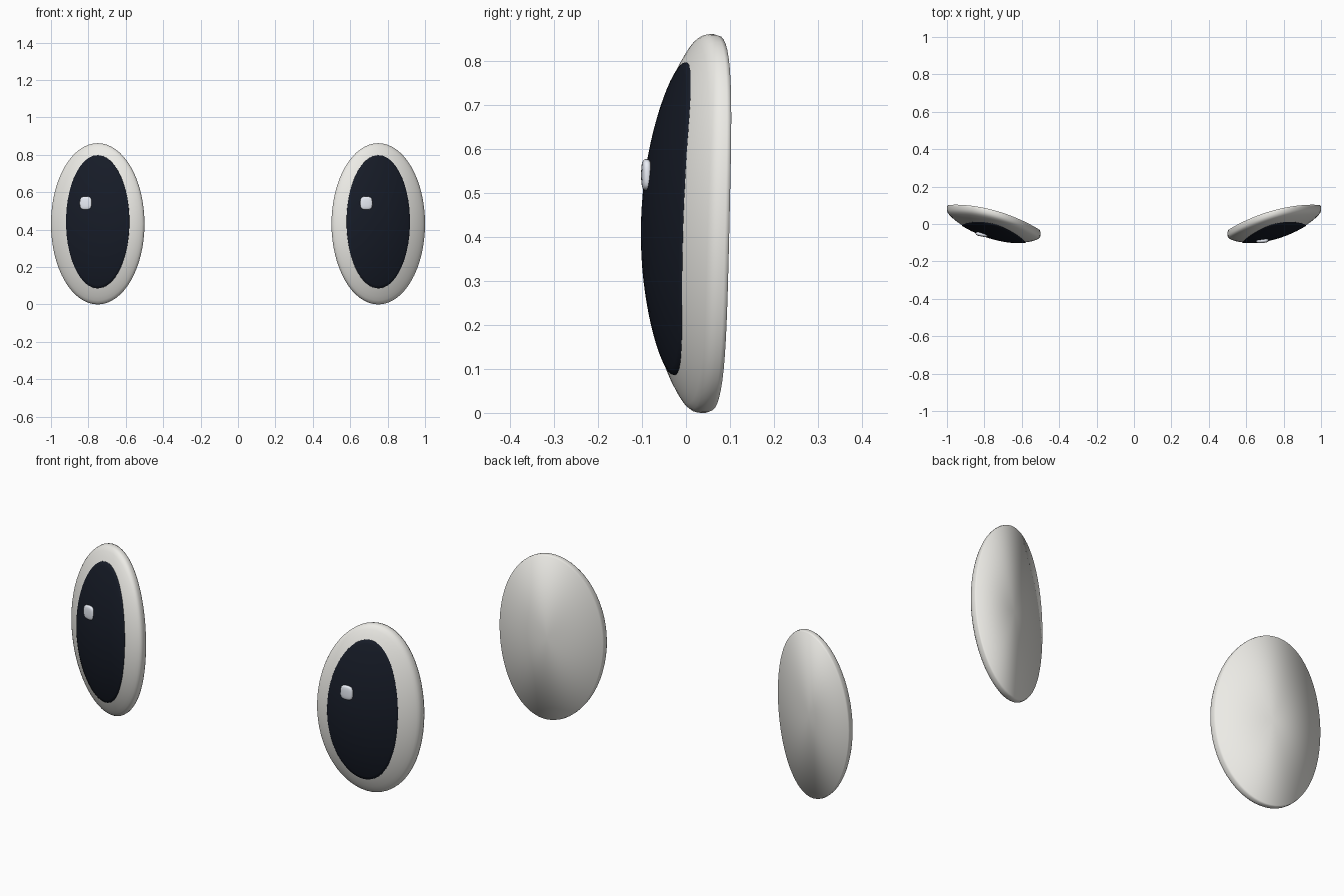
import bpy, bmesh, math

if "Cube" in bpy.data.objects:
    bpy.data.objects.remove(bpy.data.objects["Cube"])

CX, CZ, RX, RZ = 0.75, 0.431, 0.25, 0.431   # eye centre and half sizes
SEG = 64


def material(name, color):
    m = bpy.data.materials.new(name)
    m.diffuse_color = color
    m.use_nodes = True
    m.node_tree.nodes["Principled BSDF"].inputs["Base Color"].default_value = m.diffuse_color
    return m


WHITE = material("off_white", (0.84, 0.83, 0.79, 1))
DARK = material("dark_navy", (0.008, 0.011, 0.020, 1))
SHINE = material("pale_blue_white", (0.82, 0.85, 0.92, 1))


def bend(u, w):
    # the eye wraps around a head: tilted and curved across its width
    return 0.0675 * u - 0.0325 * u * u + 0.010 * w


def front(u, w):
    # domed front surface
    r2 = min(1.0, u * u + w * w)
    return 0.032 + bend(u, w) - 0.112 * (1 - r2) ** 0.78


def rings_mesh(name, rings, start, end, side, mat):
    # loft closed rings; start / end are optional centre points
    bm = bmesh.new()
    loops = [[bm.verts.new((side * x, y, z)) for x, y, z in ring] for ring in rings]
    for a, b in zip(loops, loops[1:]):
        for i in range(SEG):
            j = (i + 1) % SEG
            bm.faces.new((a[i], a[j], b[j], b[i]))
    for loop, tip in ((loops[0], start), (loops[-1], end)):
        if tip:
            v = bm.verts.new((side * tip[0], tip[1], tip[2]))
            for i in range(SEG):
                bm.faces.new((loop[i], loop[(i + 1) % SEG], v))
    bmesh.ops.recalc_face_normals(bm, faces=bm.faces)
    me = bpy.data.meshes.new(name)
    bm.to_mesh(me)
    bm.free()
    me.polygons.foreach_set("use_smooth", [True] * len(me.polygons))
    me.materials.append(mat)
    ob = bpy.data.objects.new(name, me)
    bpy.context.collection.objects.link(ob)
    return ob


ANG = [2 * math.pi * i / SEG for i in range(SEG)]


def eye_white(side, label):
    rings = []
    # front dome
    for r in (0.15, 0.3, 0.45, 0.6, 0.72, 0.82, 0.9, 0.95, 0.98):
        rings.append([(CX + RX * r * math.cos(a), front(r * math.cos(a), r * math.sin(a)),
                       CZ + RZ * r * math.sin(a)) for a in ANG])
    # rim, then a single fan of faces closing the back
    for r, y in ((0.996, 0.033), (1.0, 0.042), (1.0, 0.054), (0.992, 0.064)):
        rings.append([(CX + RX * r * math.cos(a), y + bend(r * math.cos(a), r * math.sin(a)),
                       CZ + RZ * r * math.sin(a)) for a in ANG])
    rings_mesh("eye_white_" + label, rings, (CX, front(0, 0), CZ), (CX, 0.067, CZ), side, WHITE)


def pupil(side, label):
    # thin dark oval lying on the dome, its border sunk into the white
    rings = []
    cz = 0.442
    for r, lift in ((0.12, 0.003), (0.25, 0.003), (0.4, 0.003), (0.55, 0.003), (0.7, 0.003),
                    (0.85, 0.003), (0.95, 0.003), (0.995, 0.003), (1.0, -0.004)):
        ring = []
        for a in ANG:
            dx, z = 0.170 * r * math.cos(a), cz + 0.357 * r * math.sin(a)
            ring.append((CX + dx, front(dx / RX, (z - CZ) / RZ) - lift, z))
        rings.append(ring)
    rings_mesh("pupil_" + label, rings, (CX, front(0, (cz - CZ) / RZ) - 0.003, cz), None, side, DARK)


def highlight(side, label):
    # small flattened rounded block, on the same side of both pupils
    x, z = side * CX - 0.064, 0.542
    u, w = (side * x - CX) / RX, (z - CZ) / RZ
    slope = (front(u + 0.05, w) - front(u - 0.05, w)) / (0.1 * RX) * side
    bpy.ops.mesh.primitive_cube_add(size=1, location=(x, front(u, w) - 0.005, z),
                                    rotation=(0, 0, 0.5 * math.atan(slope)))
    ob = bpy.context.object
    ob.name = "highlight_" + label
    ob.scale = (0.070, 0.024, 0.076)
    # slight crease keeps the corners squarish
    crease = ob.data.attributes.new("crease_edge", 'FLOAT', 'EDGE')
    for c in crease.data:
        c.value = 0.25
    sub = ob.modifiers.new("round", 'SUBSURF')
    sub.levels = sub.render_levels = 3
    ob.data.materials.append(SHINE)
    bpy.ops.object.shade_smooth()


for side, label in ((1, "right"), (-1, "left")):
    eye_white(side, label)
    pupil(side, label)
    highlight(side, label)
